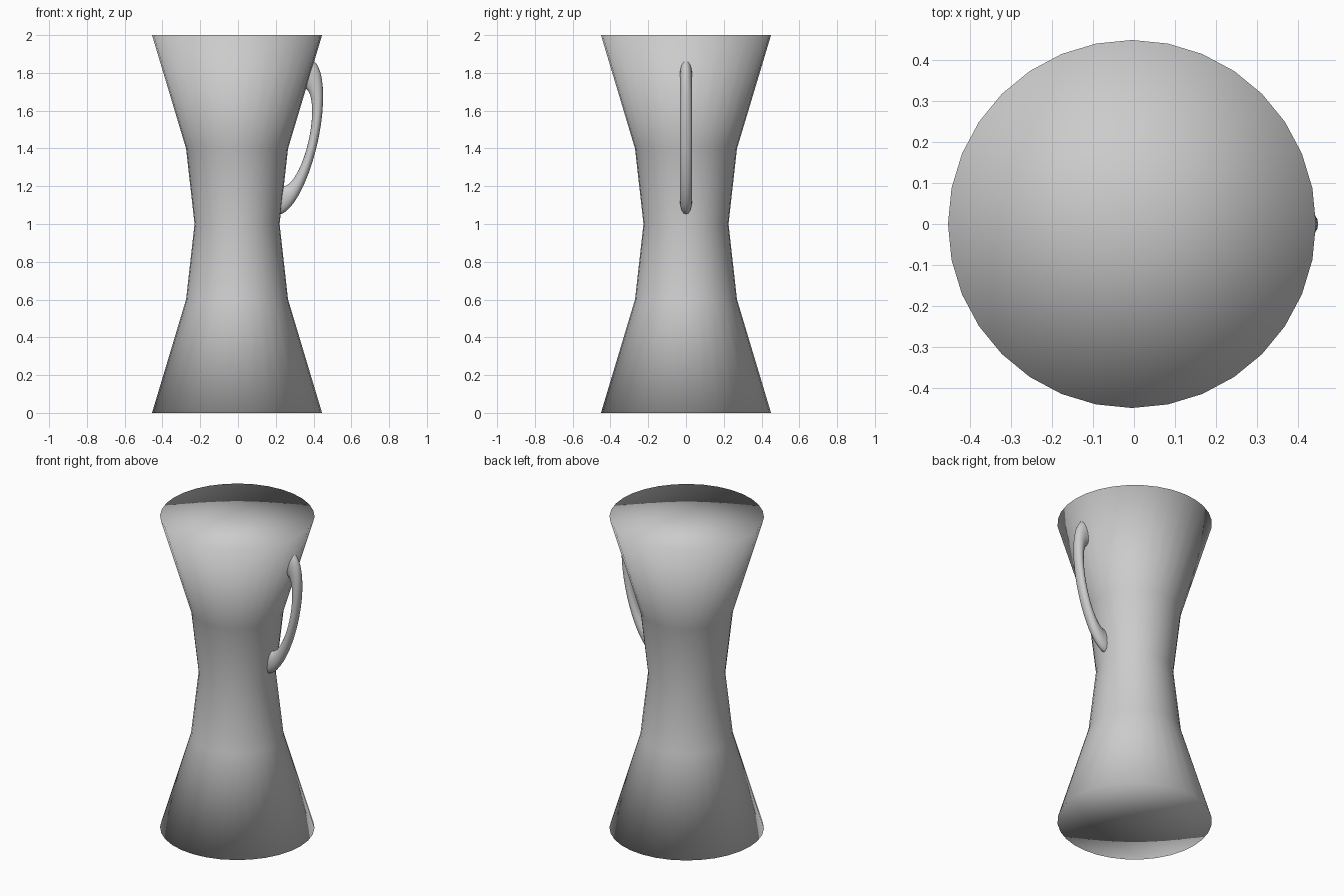
import bpy, bmesh, math
from mathutils import Matrix, Vector

if "Cube" in bpy.data.objects:
    bpy.data.objects.remove(bpy.data.objects["Cube"])

SEG = 32
CX = -0.005


def finish(bm, name):
    bmesh.ops.recalc_face_normals(bm, faces=bm.faces)
    for f in bm.faces:
        f.smooth = True
    me = bpy.data.meshes.new(name)
    bm.to_mesh(me)
    bm.free()
    ob = bpy.data.objects.new(name, me)
    bpy.context.collection.objects.link(ob)
    return ob


def bridge(bm, a, b):
    n = len(a)
    for i in range(n):
        bm.faces.new((a[i], a[(i + 1) % n], b[(i + 1) % n], b[i]))


# Hourglass body: lathed profile (radius, height) with fan caps
profile = [(0.45, 0), (0.27, 0.6), (0.225, 1.0), (0.27, 1.4), (0.45, 2.0)]
bm = bmesh.new()
rings = [[bm.verts.new((CX + r * math.cos(2 * math.pi * i / SEG),
                        r * math.sin(2 * math.pi * i / SEG), z))
          for i in range(SEG)] for r, z in profile]
for a, b in zip(rings, rings[1:]):
    bridge(bm, a, b)
for ring, z in ((rings[0], 0), (rings[-1], 2)):
    c = bm.verts.new((CX, 0, z))
    for i in range(SEG):
        bm.faces.new((ring[i], ring[(i + 1) % SEG], c))
finish(bm, "body")

# Handle: stretched, tilted torus sunk into the upper wall
bm = bmesh.new()
TUBE, SIDES, STEPS = 0.225, 16, 48
loops = []
for i in range(STEPS):
    t = 2 * math.pi * i / STEPS
    loop = []
    for j in range(SIDES):
        p = 2 * math.pi * j / SIDES
        d = 1 + TUBE * math.cos(p)
        loop.append(bm.verts.new((d * math.cos(t), math.sin(p), d * math.sin(t))))
    loops.append(loop)
for i in range(STEPS):
    bridge(bm, loops[i], loops[(i + 1) % STEPS])
place = (Matrix.Translation(Vector((0.2925, 0, 1.461)))
         @ Matrix.Rotation(math.radians(12.5), 4, 'Y')
         @ Matrix.Diagonal((0.108, 0.032, 0.344, 1)))
bmesh.ops.transform(bm, matrix=place, verts=bm.verts)
finish(bm, "handle")
